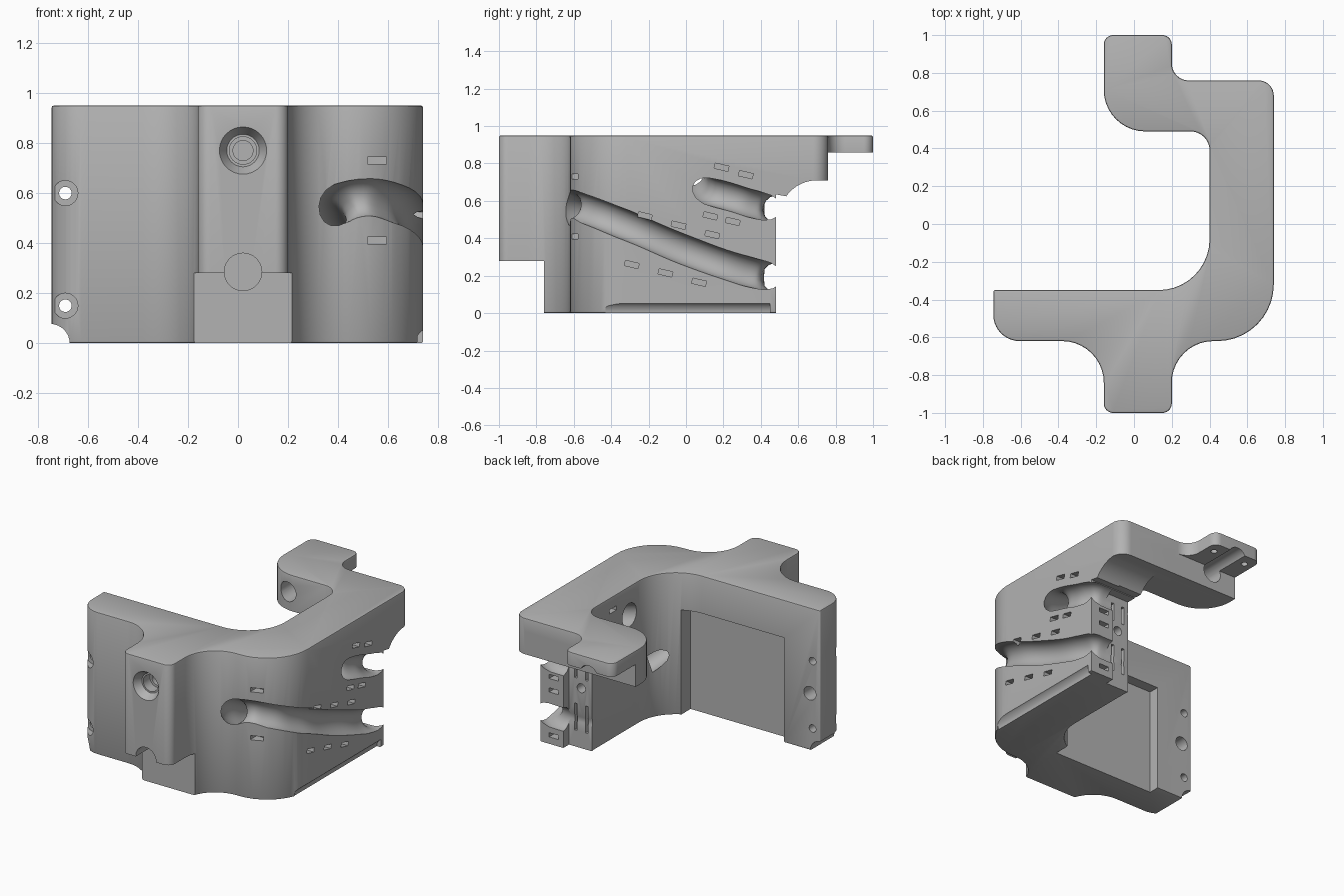
import bpy, bmesh, math
from mathutils import Vector, Matrix

cube = bpy.data.objects.get("Cube")
if cube:
    bpy.data.objects.remove(cube, do_unlink=True)

grey = bpy.data.materials.new("matte grey")
grey.use_nodes = True
color = (0.45, 0.45, 0.45, 1)
grey.diffuse_color = color
grey.node_tree.nodes["Principled BSDF"].inputs["Base Color"].default_value = color

cutters = []


def add_object(name, bm):
    bmesh.ops.recalc_face_normals(bm, faces=bm.faces[:])
    mesh = bpy.data.meshes.new(name)
    bm.to_mesh(mesh)
    bm.free()
    obj = bpy.data.objects.new(name, mesh)
    bpy.context.collection.objects.link(obj)
    return obj


def add_cutter(name, bm):
    obj = add_object(name, bm)
    obj.hide_render = True
    cutters.append(obj)


def rounded(corners, steps=10):
    """Round each (x, y, radius) corner of a right-angled outline."""
    out = []
    for i, (x, y, r) in enumerate(corners):
        p = Vector((x, y))
        a = (Vector(corners[i - 1][:2]) - p).normalized()
        b = (Vector(corners[(i + 1) % len(corners)][:2]) - p).normalized()
        centre = p + (a + b) * r
        for k in range(steps + 1):
            t = math.pi / 2 * k / steps
            out.append(centre - b * r * math.cos(t) - a * r * math.sin(t))
    return out


def prism(points, to_3d, offset):
    bm = bmesh.new()
    face = bm.faces.new([bm.verts.new(to_3d(*p)) for p in points])
    geom = bmesh.ops.extrude_face_region(bm, geom=[face])["geom"]
    moved = [v for v in geom if isinstance(v, bmesh.types.BMVert)]
    bmesh.ops.translate(bm, verts=moved, vec=offset)
    return bm


def cut_box(name, low, high):
    lo, hi = Vector(low), Vector(high)
    bm = bmesh.new()
    bmesh.ops.create_cube(bm, size=1, matrix=Matrix.Translation((lo + hi) / 2)
                          @ Matrix.Diagonal((*(hi - lo), 1)))
    add_cutter(name, bm)


def cut_slot(name, centre, size, tilt=0):
    bm = bmesh.new()
    bmesh.ops.create_cube(bm, size=1, matrix=Matrix.Translation(centre)
                          @ Matrix.Rotation(math.radians(tilt), 4, 'X')
                          @ Matrix.Diagonal((*size, 1)))
    add_cutter(name, bm)


def cut_hole(name, start, end, r1, r2=None):
    a, b = Vector(start), Vector(end)
    turn = (b - a).to_track_quat('Z', 'Y').to_matrix().to_4x4()
    bm = bmesh.new()
    bmesh.ops.create_cone(bm, cap_ends=True, segments=32, radius1=r1,
                          radius2=r1 if r2 is None else r2, depth=(b - a).length,
                          matrix=Matrix.Translation((a + b) / 2) @ turn)
    add_cutter(name, bm)


def cut_tube(name, path, radius):
    curve = bpy.data.curves.new(name, 'CURVE')
    curve.dimensions = '3D'
    curve.bevel_depth = radius
    curve.bevel_resolution = 6
    curve.resolution_u = 8
    curve.use_fill_caps = True
    spline = curve.splines.new('BEZIER')
    spline.bezier_points.add(len(path) - 1)
    for point, co in zip(spline.bezier_points, path):
        point.co = co
        point.handle_left_type = point.handle_right_type = 'AUTO'
    temp = bpy.data.objects.new(name, curve)
    bpy.context.collection.objects.link(temp)
    bpy.context.view_layer.update()
    mesh = bpy.data.meshes.new_from_object(
        temp.evaluated_get(bpy.context.evaluated_depsgraph_get()))
    bm = bmesh.new()
    bm.from_mesh(mesh)
    bmesh.ops.remove_doubles(bm, verts=bm.verts[:], dist=0.0001)
    bpy.data.objects.remove(temp, do_unlink=True)
    add_cutter(name, bm)


# Hook-shaped body with rounded corners
outline = [(-.16, 1, .05), (-.16, .49, .22), (.4, .49, .1), (.4, -.35, .27),
           (-.745, -.35, .01), (-.745, -.62, .14), (-.16, -.62, .22),
           (-.16, -1, .05), (.2, -1, .05), (.2, -.62, .22), (.74, -.62, .3),
           (.74, .76, .08), (.2, .76, .09), (.2, 1, .05)]
body = add_object("bracket_body", prism(rounded(outline), lambda x, y: (x, y, 0), (0, 0, .95)))
bevel = body.modifiers.new("edge_bevel", 'BEVEL')
bevel.width = .009
bevel.segments = 2
bevel.limit_method = 'ANGLE'
bevel.angle_limit = math.radians(60)

# Space under the rear arm and the thin tab
arc = [(.7 - .2 * math.cos(t), .51 + .2 * math.sin(t))
       for t in [math.radians(35 + 55 * i / 10) for i in range(11)]]
under = [(.48, -.1), (.48, .635)] + arc + [(.76, .71), (.76, .86), (1.1, .86), (1.1, -.1)]
add_cutter("arm_underside", prism(under, lambda y, z: (-1, y, z), (2, 0, 0)))
cut_box("arm_inner_underside", (-.3, .36, -.1), (.4, .7, .71))
cut_box("wall_end_step", (.3, .42, -.1), (.57, .6, .63))

# Front boss: undercut, notch and stepped hole
cut_box("boss_undercut", (-.5, -1.2, -.1), (.5, -.76, .28))
cut_hole("boss_notch", (.02, -1.1, .285), (.02, -.72, .285), .075)
cut_hole("boss_countersink", (.02, -1.001, .77), (.02, -.95, .77), .095, .065)
cut_hole("boss_bore", (.02, -1.01, .77), (.02, -.88, .77), .055)
cut_hole("boss_bolt_hole", (.02, -.9, .77), (.02, -.7, .77), .04)

# Recessed panel and mounting holes in the front wall
cut_box("panel_recess", (-.48, -.42, -.1), (.26, -.2, .7))
for z in (.15, .6):
    cut_hole("mount_hole", (-.69, -.8, z), (-.69, -.2, z), .025)
    cut_hole("mount_counterbore", (-.69, -.8, z), (-.69, -.54, z), .05)
cut_hole("locating_hole", (-.67, -.45, .38), (-.67, -.2, .38), .045)

# Concave lower edges
cut_hole("left_lower_edge", (-.75, -.9, 0), (-.75, -.1, 0), .077)
cut_hole("right_lower_edge", (.77, -.43, 0), (.77, .45, 0), .06)

# Channel and small holes below the tab
cut_hole("tab_channel", (.02, .3, .83), (.02, 1.1, .83), .065)
for x in (-.1, .14):
    cut_hole("tab_hole", (x, .92, .8), (x, .92, .92), .02)

# Two cable grooves winding over the outer wall
cut_tube("lower_groove", [(.43, -.18, .36), (.37, -.4, .44), (.37, -.57, .53),
                          (.49, -.64, .58), (.65, -.54, .555), (.74, -.32, .47),
                          (.745, 0, .335), (.74, .32, .225), (.69, .45, .195),
                          (.55, .49, .19), (.33, .49, .19)], .08)
cut_tube("upper_groove", [(.28, .03, .8), (.55, .035, .71), (.7, .1, .66),
                          (.745, .24, .62), (.735, .37, .58), (.68, .46, .56),
                          (.55, .49, .555), (.33, .49, .555)], .075)

# Tie slots beside the grooves
for y, z in [(.19, .78), (.32, .74), (.13, .52), (.25, .49), (-.22, .52), (-.04, .47),
             (.14, .42), (-.29, .26), (-.11, .215), (.07, .165)]:
    cut_slot("side_slot", (.74, y, z), (.1, .075, .028), -13)
for z in (.73, .41):
    cut_slot("corner_slot", (.555, -.6, z), (.075, .12, .028))
for z in (.45, .36, .06):
    cut_slot("end_slot", (.64, .48, z), (.07, .1, .028))
for x in (.44, .52):
    cut_slot("end_upright_slot", (x, .42, .52), (.02, .1, .12))
    cut_slot("end_upright_slot", (x, .42, .2), (.02, .2, .18))
cut_hole("end_hole", (.48, .3, .4), (.48, .5, .4), .03)
cut_slot("inner_slot", (.4, .2, .86), (.08, .075, .028))

# Carve everything, keep only the finished body
for cutter in cutters:
    mod = body.modifiers.new(cutter.name, 'BOOLEAN')
    mod.operation = 'DIFFERENCE'
    mod.solver = 'EXACT'
    mod.object = cutter
bpy.context.view_layer.update()
result = bpy.data.meshes.new_from_object(
    body.evaluated_get(bpy.context.evaluated_depsgraph_get()))
body.modifiers.clear()
body.data = result
for cutter in cutters:
    bpy.data.objects.remove(cutter, do_unlink=True)
result.materials.clear()
result.materials.append(grey)
for face in result.polygons:
    face.material_index = 0

bpy.ops.object.select_all(action='DESELECT')
body.select_set(True)
bpy.context.view_layer.objects.active = body
bpy.ops.object.shade_smooth_by_angle(angle=math.radians(30))
